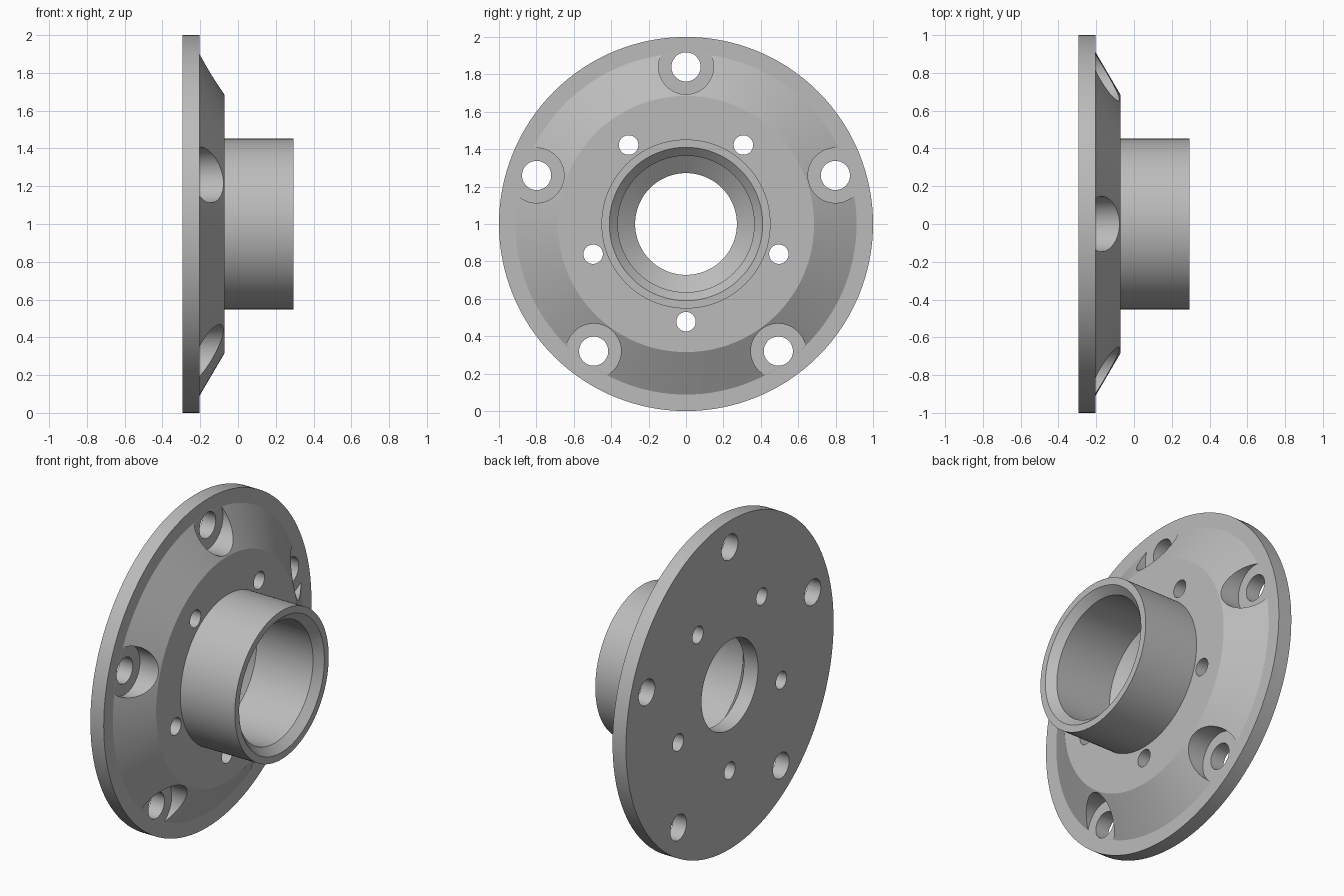
import bpy, bmesh, math
from mathutils import Matrix, Vector

if "Cube" in bpy.data.objects:
    bpy.data.objects.remove(bpy.data.objects["Cube"], do_unlink=True)

# Plain grey metal
metal = bpy.data.materials.new("grey_metal")
metal.use_nodes = True
GREY = (0.5, 0.5, 0.5, 1)
metal.diffuse_color = GREY
metal.node_tree.nodes["Principled BSDF"].inputs["Base Color"].default_value = GREY


def add_object(name, bm):
    mesh = bpy.data.meshes.new(name)
    bmesh.ops.recalc_face_normals(bm, faces=bm.faces)
    bm.to_mesh(mesh)
    bm.free()
    obj = bpy.data.objects.new(name, mesh)
    bpy.context.scene.collection.objects.link(obj)
    mesh.materials.append(metal)
    return obj


def lathe(name, profile, steps=128):
    """Turn a closed (x, radius) outline around the hub axis."""
    bm = bmesh.new()
    rings = []
    for i in range(steps):
        a = math.tau * i / steps
        rings.append([bm.verts.new((x, r * math.sin(a), 1 + r * math.cos(a)))
                      for x, r in profile])
    n = len(profile)
    for i in range(steps):
        here, after = rings[i], rings[(i + 1) % steps]
        for j in range(n):
            k = (j + 1) % n
            bm.faces.new((here[j], here[k], after[k], after[j]))
    return add_object(name, bm)


def ring_of_cutters(name, radius, circle, x0, x1, start):
    """Five cylinders along x, evenly spaced on a bolt circle."""
    bm = bmesh.new()
    for i in range(5):
        a = start + math.tau * i / 5
        centre = Vector(((x0 + x1) / 2, circle * math.sin(a), 1 + circle * math.cos(a)))
        place = Matrix.Translation(centre) @ Matrix.Rotation(math.pi / 2, 4, 'Y')
        bmesh.ops.create_cone(bm, cap_ends=True, segments=48, radius1=radius,
                              radius2=radius, depth=x1 - x0, matrix=place)
    obj = add_object(name, bm)
    obj.hide_render = True
    return obj


# Flange plate, sloped shoulder, tube and stepped bore in one outline
flange = lathe("hub_flange", [
    (-0.295, 0.272), (-0.295, 1), (-0.205, 1), (-0.205, 0.912),
    (-0.072, 0.685), (-0.072, 0.452), (0.295, 0.452), (0.295, 0.41),
    (0.25, 0.365), (-0.13, 0.365), (-0.2, 0.272)])

# Counterbored bolt holes and the smaller inner holes
cutters = [
    ring_of_cutters("counterbore_cutter", 0.147, 0.84, -0.2045, 0.1, 0),
    ring_of_cutters("bolt_hole_cutter", 0.078, 0.84, -0.4, 0.15, 0),
    ring_of_cutters("inner_hole_cutter", 0.052, 0.522, -0.4, 0.1, math.pi)]

bpy.context.view_layer.objects.active = flange
for o in bpy.context.selected_objects:
    o.select_set(False)
flange.select_set(True)
for cutter in cutters:
    mod = flange.modifiers.new(cutter.name, 'BOOLEAN')
    mod.operation = 'DIFFERENCE'
    mod.solver = 'EXACT'
    mod.object = cutter
    bpy.ops.object.modifier_apply(modifier=mod.name)
for cutter in cutters:
    bpy.data.objects.remove(cutter, do_unlink=True)

bpy.ops.object.shade_smooth_by_angle(angle=math.radians(25))
